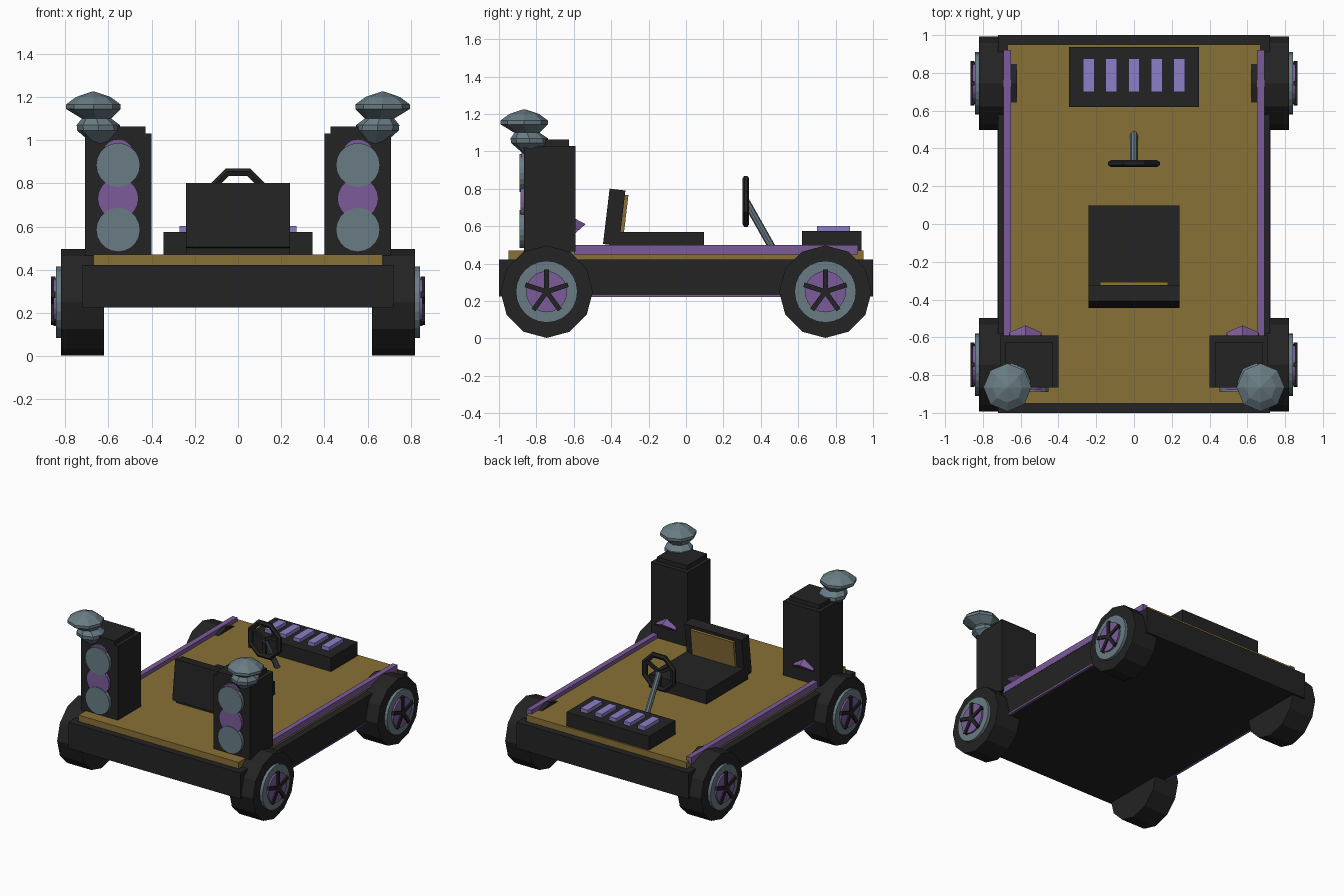
import bpy, bmesh, math
from mathutils import Matrix, Vector

if "Cube" in bpy.data.objects:
    bpy.data.objects.remove(bpy.data.objects["Cube"])


def mat(name, r, g, b):
    m = bpy.data.materials.new(name)
    m.diffuse_color = (r, g, b, 1)
    m.use_nodes = True
    m.node_tree.nodes["Principled BSDF"].inputs["Base Color"].default_value = m.diffuse_color
    return m


BLACK = mat("black", 0.017, 0.017, 0.017)
TAN = mat("tan", 0.25, 0.165, 0.038)
PURPLE = mat("purple", 0.2, 0.105, 0.32)
LILAC = mat("lilac", 0.27, 0.21, 0.58)
GREY = mat("blue_grey", 0.14, 0.2, 0.23)


def finish(name, bm, material):
    bmesh.ops.recalc_face_normals(bm, faces=bm.faces)
    me = bpy.data.meshes.new(name)
    bm.to_mesh(me)
    bm.free()
    me.materials.append(material)
    ob = bpy.data.objects.new(name, me)
    bpy.context.collection.objects.link(ob)
    return ob


def box(name, lo, hi, material, xf=Matrix()):
    lo, hi = Vector(lo), Vector(hi)
    bm = bmesh.new()
    m = xf @ Matrix.Translation((lo + hi) / 2) @ Matrix.Diagonal((*(hi - lo), 1))
    bmesh.ops.create_cube(bm, size=1, matrix=m)
    return finish(name, bm, material)


def cone(name, p0, p1, r0, r1, sides, material, spin=0.0):
    """Prism or frustum running from p0 to p1."""
    p0, p1 = Vector(p0), Vector(p1)
    d = p1 - p0
    m = (Matrix.Translation((p0 + p1) / 2) @ d.to_track_quat('Z', 'Y').to_matrix().to_4x4()
         @ Matrix.Rotation(spin, 4, 'Z'))
    bm = bmesh.new()
    bmesh.ops.create_cone(bm, cap_ends=True, segments=sides, radius1=r0, radius2=r1,
                          depth=d.length, matrix=m)
    return finish(name, bm, material)


def lathe(name, rings, sides, material):
    """Stack of rings, each (centre, radius)."""
    bm = bmesh.new()
    loops = []
    for c, r in rings:
        loops.append([bm.verts.new((c[0] + r * math.cos(2 * math.pi * k / sides),
                                    c[1] + r * math.sin(2 * math.pi * k / sides), c[2]))
                      for k in range(sides)])
    for a, b in zip(loops, loops[1:]):
        for k in range(sides):
            j = (k + 1) % sides
            bm.faces.new((a[k], a[j], b[j], b[k]))
    bm.faces.new(loops[0])
    bm.faces.new(loops[-1])
    return finish(name, bm, material)


# Chassis and deck
box("chassis", (-0.72, -1, 0.225), (0.72, 1, 0.422), BLACK)
box("deck", (-0.67, -0.95, 0.42), (0.67, 0.95, 0.47), TAN)

for s, side in ((-1, "left"), (1, "right")):
    # Side rails and lower trim
    box(f"rail_{side}", (s * 0.67 - 0.02, -0.6, 0.45), (s * 0.67 + 0.02, 0.92, 0.5), PURPLE)
    box(f"trim_{side}", (s * 0.715 - 0.008, -0.6, 0.222), (s * 0.715 + 0.008, 0.6, 0.232), PURPLE)

    # Wheels with hub, cap and five spokes
    for y, end in ((-0.745, "front"), (0.745, "back")):
        tag = f"{end}_{side}"
        for part, x0, x1, r, n, m in (("tyre", 0.62, 0.82, 0.247, 12, BLACK),
                                      ("rim", 0.8, 0.842, 0.165, 24, GREY),
                                      ("hub", 0.83, 0.855, 0.11, 24, PURPLE)):
            cone(f"{part}_{tag}", (s * x0, y, 0.25), (s * x1, y, 0.25), r, r, n, m)
        for k in range(5):
            xf = Matrix.Translation((s * 0.855, y, 0.25)) @ Matrix.Rotation(k * math.tau / 5, 4, 'X')
            box(f"spoke_{tag}_{k + 1}", (-0.01, -0.013, 0), (0.01, 0.013, 0.12), BLACK, xf)

    # Speaker tower
    x0, x1 = sorted((s * 0.4, s * 0.708))
    box(f"tower_{side}", (x0, -0.865, 0.465), (x1, -0.59, 1.03), BLACK)
    x0, x1 = sorted((s * 0.428, s * 0.68))
    box(f"tower_cap_{side}", (x0, -0.865, 1.03), (x1, -0.625, 1.063), BLACK)
    for z, r, d, m in ((0.585, 0.102, 0.89, GREY), (0.73, 0.095, 0.885, PURPLE),
                       (0.885, 0.102, 0.89, GREY), (0.93, 0.075, 0.88, PURPLE)):
        cone(f"speaker_{side}_{int(z * 1000)}", (s * 0.555, -0.86, z), (s * 0.555, -d, z),
             r, r, 20, m)

    # Horn on the back of the tower
    cone(f"horn_{side}", (s * 0.575, -0.612, 0.545), (s * 0.575, -0.691, 0.635),
         0.1, 0.055, 6, PURPLE)

    # Faceted lamp, leaning outward
    rings = [((0.63, -0.82, 0.95), 0.008), ((0.64, -0.83, 1.01), 0.065),
             ((0.645, -0.835, 1.045), 0.1), ((0.647, -0.838, 1.07), 0.1),
             ((0.655, -0.85, 1.1), 0.068), ((0.67, -0.865, 1.145), 0.127),
             ((0.67, -0.865, 1.165), 0.127), ((0.67, -0.865, 1.2), 0.08),
             ((0.67, -0.865, 1.225), 0.006)]
    lathe(f"lamp_{side}", [((s * c[0], c[1], c[2]), r) for c, r in rings], 8, GREY)

# Seat with tilted backrest and padded panel
box("seat", (-0.24, -0.4, 0.465), (0.24, 0.097, 0.57), BLACK)
tilt = Matrix.Translation((0, -0.402, 0.5)) @ Matrix.Rotation(math.radians(-6.8), 4, 'X')
box("backrest", (-0.24, -0.042, 0), (0.24, 0.043, 0.298), BLACK, tilt)
box("backrest_panel", (-0.18, 0.04, 0.06), (0.18, 0.062, 0.275), TAN, tilt)

# Dashboard with five keys
box("dashboard", (-0.345, 0.62, 0.465), (0.345, 0.937, 0.575), BLACK)
for k in range(5):
    x = (k - 2) * 0.12
    box(f"key_{k + 1}", (x - 0.03, 0.7, 0.57), (x + 0.03, 0.877, 0.602), LILAC)

# Steering wheel and column
bm = bmesh.new()
loops = []
for k in range(8):
    a = (k + 0.5) * math.tau / 8
    loops.append([bm.verts.new((r * math.cos(a), 0.32 + y, 0.733 + r * math.sin(a)))
                  for r, y in ((0.148, -0.008), (0.148, 0.008), (0.132, 0.018),
                               (0.11, 0.008), (0.11, -0.008), (0.132, -0.018))])
for k in range(8):
    a, b = loops[k], loops[(k + 1) % 8]
    for i in range(6):
        j = (i + 1) % 6
        bm.faces.new((a[i], a[j], b[j], b[i]))
finish("steering_wheel", bm, BLACK)
for k in range(3):
    xf = Matrix.Translation((0, 0.32, 0.733)) @ Matrix.Rotation(k * math.tau / 3, 4, 'Y')
    box(f"steering_spoke_{k + 1}", (-0.012, -0.01, -0.125), (0.012, 0.01, 0), BLACK, xf)
cone("steering_column", (0, 0.32, 0.735), (0, 0.475, 0.46), 0.02, 0.02, 8, GREY)
